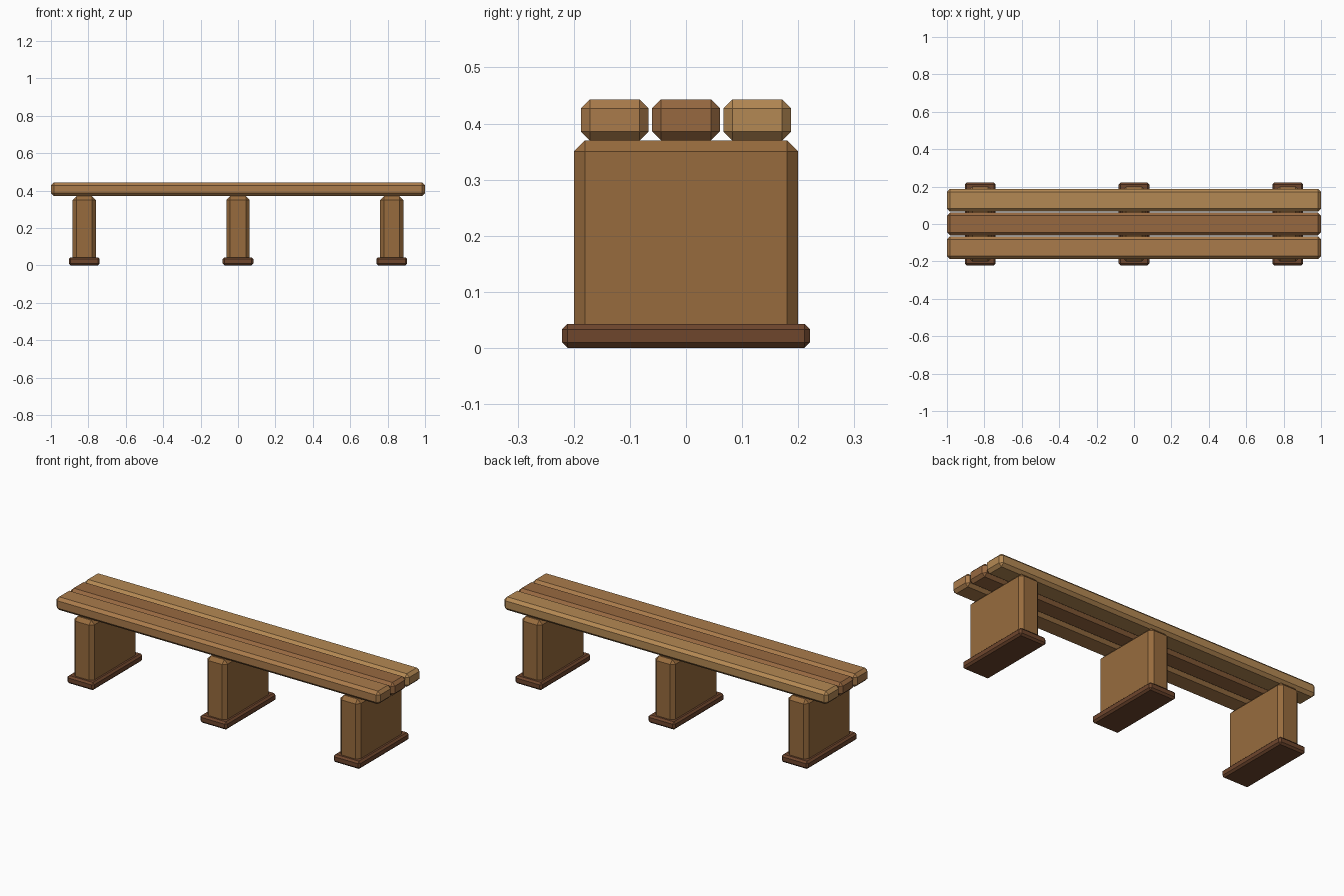
import bpy
import bmesh

if "Cube" in bpy.data.objects:
    bpy.data.objects.remove(bpy.data.objects["Cube"])


def material(name, rgb):
    mat = bpy.data.materials.new(name)
    mat.diffuse_color = (*[c ** 2.2 for c in rgb], 1.0)
    mat.use_nodes = True
    mat.node_tree.nodes["Principled BSDF"].inputs["Base Color"].default_value = mat.diffuse_color
    return mat


def chamfered_box(name, center, size, chamfer, mat):
    """Flat-faced box with every edge cut by a single chamfer."""
    bm = bmesh.new()
    bmesh.ops.create_cube(bm, size=1.0)
    bmesh.ops.scale(bm, vec=size, verts=bm.verts)
    bmesh.ops.bevel(bm, geom=bm.edges[:], offset=chamfer, segments=1,
                    affect='EDGES', profile=0.5)
    mesh = bpy.data.meshes.new(name)
    bm.to_mesh(mesh)
    bm.free()
    mesh.materials.append(mat)
    obj = bpy.data.objects.new(name, mesh)
    obj.location = center
    bpy.context.collection.objects.link(obj)
    return obj


leg_wood = material("leg_wood", (0.59, 0.42, 0.25))
foot_wood = material("foot_wood", (0.43, 0.28, 0.19))

# Seat planks, each a slightly different wood tone
planks = [
    ("front", -0.127, (0.66, 0.48, 0.30)),
    ("middle", 0.0, (0.59, 0.41, 0.26)),
    ("back", 0.127, (0.70, 0.53, 0.33)),
]
for label, y, tone in planks:
    chamfered_box(f"{label}_seat_plank", (0, y, 0.4065), (2.0, 0.121, 0.073),
                  0.016, material(f"{label}_plank_wood", tone))

# Slab legs standing on wider foot plates
for label, x in (("left", -0.822), ("middle", 0.0), ("right", 0.822)):
    chamfered_box(f"{label}_leg", (x, 0, 0.1855), (0.124, 0.4, 0.369),
                  0.02, leg_wood)
    chamfered_box(f"{label}_foot", (x, 0, 0.0215), (0.165, 0.442, 0.043),
                  0.01, foot_wood)
